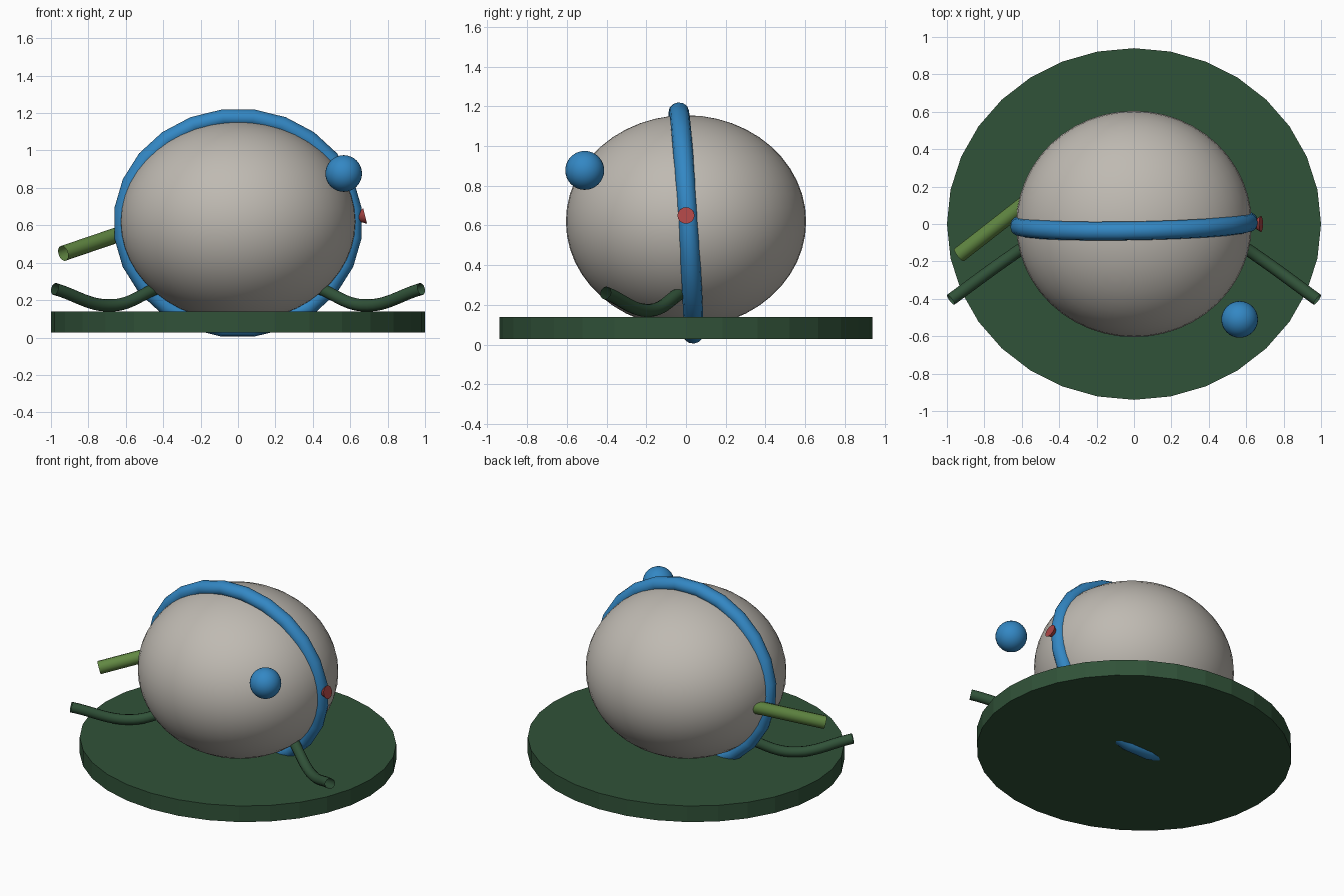
import bpy
import math
from mathutils import Matrix, Vector

if "Cube" in bpy.data.objects:
    bpy.data.objects.remove(bpy.data.objects["Cube"])


def material(name, rgb):
    m = bpy.data.materials.new(name)
    m.diffuse_color = (*rgb, 1)
    m.use_nodes = True
    m.node_tree.nodes["Principled BSDF"].inputs["Base Color"].default_value = m.diffuse_color
    return m


DARK_GREEN = material("dark green", (0.030, 0.084, 0.040))
STONE = material("warm grey", (0.52, 0.49, 0.445))
BLUE = material("blue", (0.033, 0.243, 0.55))
RED = material("red", (0.41, 0.06, 0.06))
LEAF = material("leaf green", (0.12, 0.245, 0.055))


def finish(name, mat, matrix=None, smooth=True):
    """Name and colour the active object, baking an optional transform."""
    ob = bpy.context.object
    ob.name = name
    if matrix is not None:
        ob.data.transform(matrix)
    ob.data.materials.append(mat)
    if smooth:
        bpy.ops.object.shade_smooth_by_angle(angle=math.radians(40))
    return ob


def tube(name, points, radius, mat):
    """Round tube along a smooth path."""
    cu = bpy.data.curves.new(name, 'CURVE')
    cu.dimensions = '3D'
    cu.bevel_depth = radius
    cu.bevel_resolution = 4
    cu.resolution_u = 10
    sp = cu.splines.new('BEZIER')
    sp.bezier_points.add(len(points) - 1)
    for bp, co in zip(sp.bezier_points, points):
        bp.co = co
        bp.handle_left_type = bp.handle_right_type = 'AUTO'
    ob = bpy.data.objects.new(name, cu)
    bpy.context.collection.objects.link(ob)
    bpy.ops.object.select_all(action='DESELECT')
    ob.select_set(True)
    bpy.context.view_layer.objects.active = ob
    bpy.ops.object.convert(target='MESH')
    finish(name, mat)


# Oval base disc
bpy.ops.mesh.primitive_cylinder_add(vertices=32, radius=1, depth=0.11)
finish("base_disc", DARK_GREEN,
       Matrix.Translation((0, 0, 0.083)) @ Matrix.Diagonal((1, 0.94, 1, 1)),
       smooth=False)

# Rounded body
bpy.ops.mesh.primitive_uv_sphere_add(segments=48, ring_count=24, radius=1)
finish("body", STONE,
       Matrix.Translation((0, 0, 0.62)) @ Matrix.Diagonal((0.63, 0.605, 0.535, 1)))

# Band around the body, leaning slightly forward
bpy.ops.mesh.primitive_torus_add(major_segments=24, minor_segments=12,
                                 major_radius=0.617, minor_radius=0.05)
finish("band", BLUE,
       Matrix.Translation((0, 0, 0.612))
       @ Matrix.Rotation(math.radians(1), 4, 'Z')
       @ Matrix.Rotation(math.radians(93.7), 4, 'X')
       @ Matrix.Diagonal((1, 0.92, 1, 1))
       @ Matrix.Rotation(math.radians(7.5), 4, 'Z'))

# Floating ball
bpy.ops.mesh.primitive_uv_sphere_add(segments=32, ring_count=16, radius=0.098)
finish("ball", BLUE, Matrix.Translation((0.565, -0.51, 0.877)))

# Small cone on the band, point inward
bpy.ops.mesh.primitive_cone_add(vertices=16, radius1=0.043, depth=0.075)
aim = Vector((-0.97, 0, -0.24)).to_track_quat('Z', 'Y').to_matrix().to_4x4()
finish("stud", RED, Matrix.Translation((0.643, 0, 0.641)) @ aim)

# Straight side arm
tube("arm", [(-0.935, -0.165, 0.45), (-0.48, 0.19, 0.605)], 0.042, LEAF)

# Mirrored pair of curved legs
for side, label in ((1, "right"), (-1, "left")):
    tube(label + "_leg",
         [(side * 0.98, -0.405, 0.26), (side * 0.67, -0.18, 0.172),
          (side * 0.43, -0.02, 0.265)], 0.033, DARK_GREEN)
